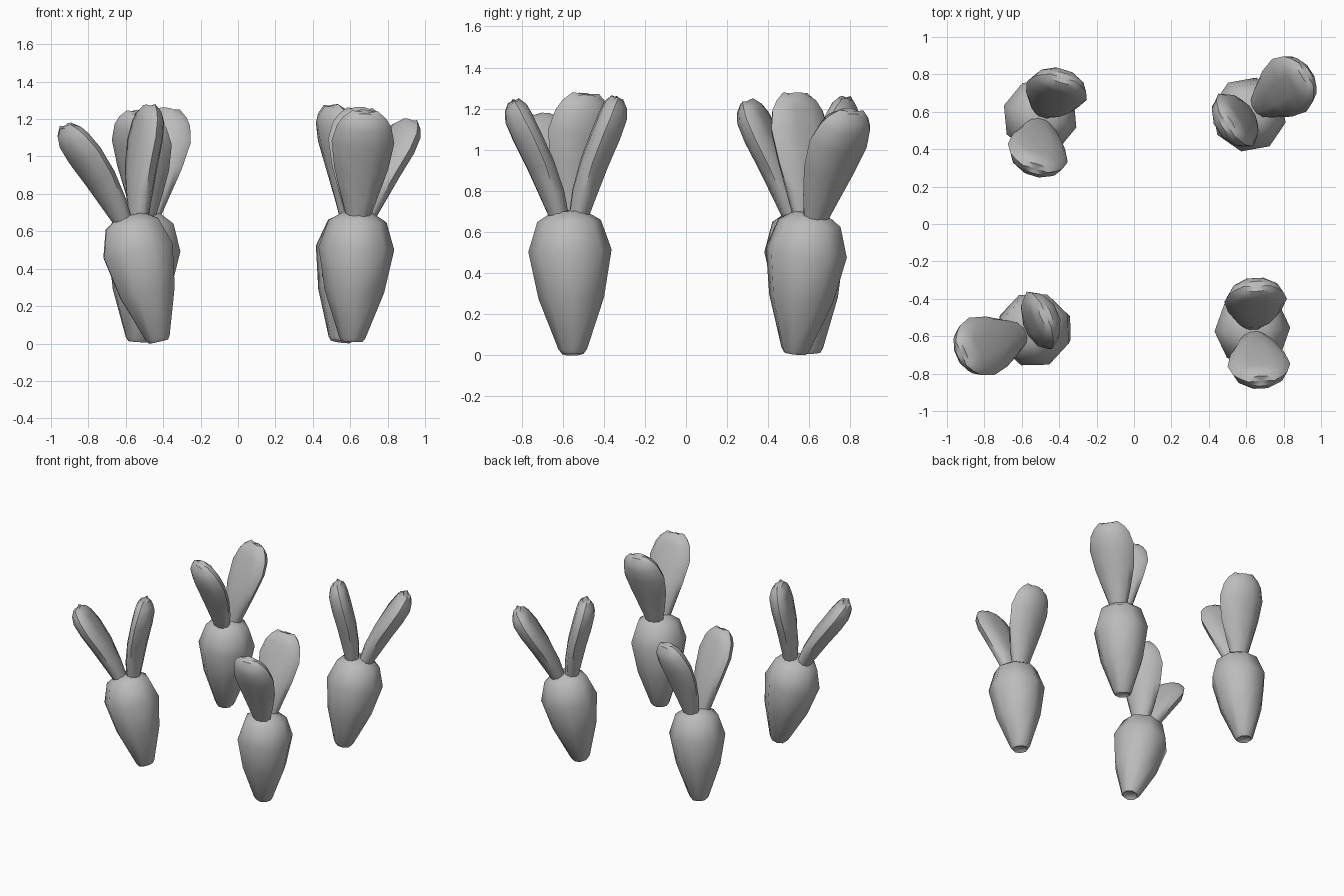
import bpy, bmesh, math
from mathutils import Matrix, Vector

if "Cube" in bpy.data.objects:
    bpy.data.objects.remove(bpy.data.objects["Cube"], do_unlink=True)

grey = bpy.data.materials.new("plain grey")
grey.use_nodes = True
grey.diffuse_color = (0.5, 0.5, 0.5, 1)
grey.node_tree.nodes["Principled BSDF"].inputs["Base Color"].default_value = (0.5, 0.5, 0.5, 1)


def loft(name, rings):
    """Skin a stack of equal rings and close both ends."""
    bm = bmesh.new()
    loops = [[bm.verts.new(p) for p in ring] for ring in rings]
    n = len(loops[0])
    for low, high in zip(loops, loops[1:]):
        for i in range(n):
            j = (i + 1) % n
            bm.faces.new((low[i], low[j], high[j], high[i]))
    for end in (loops[0], loops[-1]):
        middle = bm.verts.new(sum((v.co for v in end), Vector()) / n)
        for i in range(n):
            bm.faces.new((end[i], end[(i + 1) % n], middle))
    bmesh.ops.recalc_face_normals(bm, faces=bm.faces)
    mesh = bpy.data.meshes.new(name)
    bm.to_mesh(mesh)
    bm.free()
    mesh.materials.append(grey)
    return mesh


# Root: eight-sided turned profile (radius, height)
ROOT = [(0.04, 0.015), (0.055, 0.0), (0.07, 0.02), (0.16, 0.27),
        (0.203, 0.5), (0.155, 0.645), (0.075, 0.695)]
SIDES = 8
root_mesh = loft("root", [
    [Vector((r * math.cos(math.tau * i / SIDES), r * math.sin(math.tau * i / SIDES), z))
     for i in range(SIDES)] for r, z in ROOT])

# Leaf: thick cupped blade bending outward (outward, height, half width, thickness, cup)
LEAF = [(0.04, 0.64, 0.055, 0.09, 0.0), (0.075, 0.78, 0.1, 0.125, 0.01),
        (0.125, 0.93, 0.145, 0.14, 0.02), (0.185, 1.07, 0.168, 0.145, 0.025),
        (0.225, 1.16, 0.145, 0.14, 0.02), (0.24, 1.205, 0.115, 0.115, 0.01),
        (0.25, 1.23, 0.07, 0.06, 0.0)]


def leaf_rings(points=10):
    rings = []
    for k, (y, z, w, d, cup) in enumerate(LEAF):
        a, b = LEAF[max(k - 1, 0)], LEAF[min(k + 1, len(LEAF) - 1)]
        along = Vector((0, b[0] - a[0], b[1] - a[1])).normalized()
        inward = Vector((0, -along.z, along.y))
        ring = []
        for i in range(points):
            t = math.tau * i / points
            c = math.cos(t)
            offset = d / 2 * math.sin(t) + cup * (c * c - 0.5)
            # The last ring is lobed to notch the tip
            lobe = 0.014 * math.cos(3 * t) ** 2 if k == len(LEAF) - 1 else 0
            ring.append(Vector((w * c, y, z)) + inward * offset + along * lobe)
        rings.append(ring)
    return rings


leaf_mesh = loft("leaf", leaf_rings())


def place(name, mesh, matrix):
    ob = bpy.data.objects.new(name, mesh)
    bpy.context.collection.objects.link(ob)
    ob.matrix_world = matrix


# Four plants: base point, lean across the full height, turn of the leaf pair
PLANTS = {
    "back_right": ((-0.535, 0.6), (0.08, -0.06), -17),
    "back_left": ((0.55, 0.53), (0.155, 0.135), -57),
    "front_right": ((-0.425, -0.55), (-0.27, -0.04), -66),
    "front_left": ((0.61, -0.55), (0.055, -0.035), 3),
}
for label, ((x, y), lean, turn) in PLANTS.items():
    axis = Vector((*lean, 1.2))
    tilt = Vector((0, 0, 1)).rotation_difference(axis).to_matrix().to_4x4()
    spin = Matrix.Rotation(math.radians(turn), 4, "Z")
    base = Matrix.Translation((x, y, 0.01)) @ tilt @ spin
    place(label + "_root", root_mesh, base)
    for n in range(2):
        place(f"{label}_leaf_{n + 1}", leaf_mesh, base @ Matrix.Rotation(math.pi * n, 4, "Z"))

for mesh in (root_mesh, leaf_mesh):
    mesh.shade_smooth()
    mesh.set_sharp_from_angle(angle=math.radians(50))
